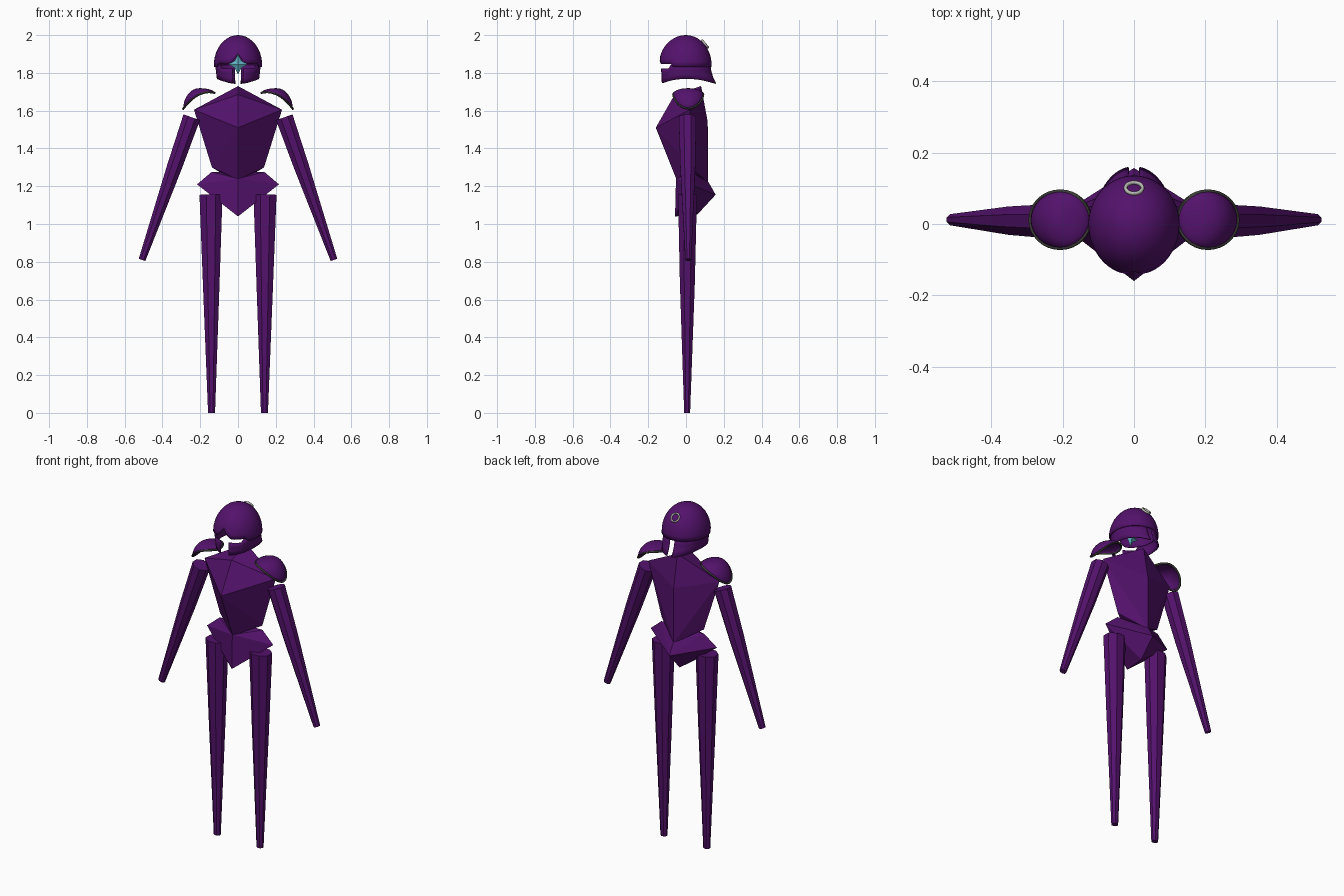
import bpy, bmesh, math
from mathutils import Vector
from math import sin, cos, asin, pi, radians

if "Cube" in bpy.data.objects:
    bpy.data.objects.remove(bpy.data.objects["Cube"])


def material(name, rgb):
    m = bpy.data.materials.new(name)
    m.diffuse_color = (*rgb, 1)
    m.use_nodes = True
    m.node_tree.nodes["Principled BSDF"].inputs["Base Color"].default_value = m.diffuse_color
    return m


PURPLE = material("deep purple", (0.088, 0.006, 0.15))
DARK = material("dark grey trim", (0.045, 0.045, 0.04))
GREY = material("light grey", (0.5, 0.5, 0.47))
TEAL = material("teal", (0.11, 0.42, 0.52))


def finish(bm, name, mat, smooth=None, shell=0):
    bmesh.ops.recalc_face_normals(bm, faces=bm.faces)
    me = bpy.data.meshes.new(name)
    bm.to_mesh(me)
    bm.free()
    me.materials.append(mat)
    ob = bpy.data.objects.new(name, me)
    bpy.context.collection.objects.link(ob)
    if shell:
        mod = ob.modifiers.new("shell", 'SOLIDIFY')
        mod.thickness = shell
        mod.offset = -1
    if smooth:
        bpy.ops.object.select_all(action='DESELECT')
        ob.select_set(True)
        bpy.context.view_layer.objects.active = ob
        bpy.ops.object.shade_smooth_by_angle(angle=radians(smooth))
    return ob


def hull(name, mat, centre, sides):
    """Convex faceted body from centreline points and mirrored side points."""
    bm = bmesh.new()
    for p in centre:
        bm.verts.new(p)
    for x, y, z in sides:
        bm.verts.new((x, y, z))
        bm.verts.new((-x, y, z))
    bmesh.ops.convex_hull(bm, input=bm.verts)
    return finish(bm, name, mat)


def loft(name, mat, rows, closed, caps=False, smooth=None, shell=0):
    """Skin rows of points into a quad surface."""
    bm = bmesh.new()
    vs = [[bm.verts.new(p) for p in r] for r in rows]
    n = len(rows[0])
    for a, b in zip(vs, vs[1:]):
        for i in range(n if closed else n - 1):
            j = (i + 1) % n
            bm.faces.new((a[i], a[j], b[j], b[i]))
    if caps:
        bm.faces.new(vs[0])
        bm.faces.new(vs[-1])
    bmesh.ops.remove_doubles(bm, verts=bm.verts, dist=1e-5)
    return finish(bm, name, mat, smooth, shell)


def limb(name, a, b, profile, sides=8):
    a, b = Vector(a), Vector(b)
    d = (b - a).normalized()
    v = Vector((0, 1, 0))
    u = v.cross(d)
    rows = []
    for f, ru, rv in profile:
        c = a.lerp(b, f)
        rows.append([c + u * ru * cos(t) + v * rv * sin(t)
                     for t in (2 * pi * (i + .5) / sides for i in range(sides))])
    return loft(name, PURPLE, rows, True, caps=True)


# torso and pelvis
hull("torso", PURPLE,
     [(0, -.16, 1.51), (0, -.06, 1.685), (0, .08, 1.73), (0, .115, 1.54),
      (0, .117, 1.215), (0, -.05, 1.235)],
     [(.233, .02, 1.605), (.138, .03, 1.30)])
hull("pelvis", PURPLE,
     [(0, -.053, 1.24), (0, -.058, 1.04), (0, .06, 1.05), (0, .157, 1.155),
      (0, .12, 1.22)],
     [(.217, .02, 1.21), (.14, .03, 1.275)])


# pauldron: tilted saddle-edged dome
def rim(s, t):
    return Vector((s * (.207 + .083 * cos(t)), .012 + .079 * sin(t),
                   1.652 - .042 * cos(t) + .032 * sin(t) ** 2))


for s, side in ((1, "left"), (-1, "right")):
    limb(side + "_arm", (s * .245, .008, 1.565), (s * .508, .012, .81),
         [(0, .05, .05), (.35, .043, .043), (1, .02, .017)])
    limb(side + "_leg", (s * .143, .008, 1.155), (s * .14, .006, 0),
         [(0, .066, .054), (.4, .048, .043), (1, .02, .017)])

    N = 32
    top = Vector((s * .205, .012, 1.719))
    rows = []
    for k in range(9):
        ph = pi / 2 * k / 8
        row = []
        for i in range(N):
            e = rim(s, 2 * pi * i / N)
            p = top.lerp(e, sin(ph))
            p.z = e.z + (top.z - e.z) * cos(ph)
            row.append(p)
        rows.append(row)
    loft(side + "_pauldron", PURPLE, rows, True, smooth=40, shell=.005)
    # pauldron rim trim
    rows = []
    for i in range(N + 1):
        t = 2 * pi * i / N
        e = rim(s, t)
        o = Vector((s * cos(t), sin(t), 0))
        rows.append([e + o * .006 * cos(q) + Vector((0, 0, .006 * sin(q)))
                     for q in (2 * pi * j / 6 for j in range(6))])
    loft(side + "_pauldron_trim", DARK, rows, True, smooth=60)

# helmet dome with a pointed arch over the face
M = 64
ZC, H = 1.84, .16


def brow(t):
    a = abs((t + pi) % (2 * pi) - pi)
    x = .127 * sin(a)
    if a < radians(60):
        return 1.848 + .055 * max(0, 1 - x / .05) ** 1.5
    return 1.832


rows = []
for k in range(11):
    row = []
    for i in range(M):
        t = 2 * pi * i / M
        p0 = asin((brow(t) - ZC) / H)
        ph = p0 + (pi / 2 - p0) * k / 10
        r = cos(ph)
        ry = .144 if cos(t) > 0 else .136
        row.append((.128 * r * sin(t), -ry * r * cos(t), ZC + H * sin(ph)))
    rows.append(row)
loft("helmet_dome", PURPLE, rows, True, smooth=35, shell=.006)

# helmet cheek and neck guards, open at the face and split at the back
for s, side in ((1, "left"), (-1, "right")):
    rows = []
    for k in range(4):
        f = k / 3
        row = []
        for i in range(25):
            t = radians(14 + (172 - 14) * i / 24)
            c = cos(t)
            zt = 1.822 if t < radians(48) else 1.842
            zb = 1.768 - .024 * c * c
            if c > 0:
                y = -(.136 - .004 * f) * c
            else:
                y = -(.132 + .03 * f * f) * c
            row.append((s * (.121 - .009 * f) * sin(t), y, zt + (zb - zt) * f))
        rows.append(row)
    loft(side + "_cheek_guard", PURPLE, rows, False, smooth=35, shell=.006)

# four-pointed star eye inside the helmet
bm = bmesh.new()
ring = []
for i in range(8):
    r = .05 if i % 2 == 0 else .025
    a = pi * i / 4
    ring.append(bm.verts.new((r * cos(a), -.03, 1.845 + 1.08 * r * sin(a))))
tips = [bm.verts.new((0, -.03 + d, 1.845)) for d in (-.015, .015)]
for i in range(8):
    for tip in tips:
        bm.faces.new((ring[i], ring[(i + 1) % 8], tip))
finish(bm, "star_eye", TEAL)

# ring on the back of the crown
n = Vector((0, .77, .64))
u, v, c = Vector((1, 0, 0)), Vector((0, -.64, .77)), Vector((0, .101, 1.953))
rows = []
for i in range(25):
    a = 2 * pi * i / 24
    o = u * cos(a) + v * sin(a)
    rows.append([c + o * (.024 + .005 * cos(q)) + n * .006 * sin(q)
                 for q in (2 * pi * j / 8 for j in range(8))])
loft("crown_ring", GREY, rows, True, smooth=60)
